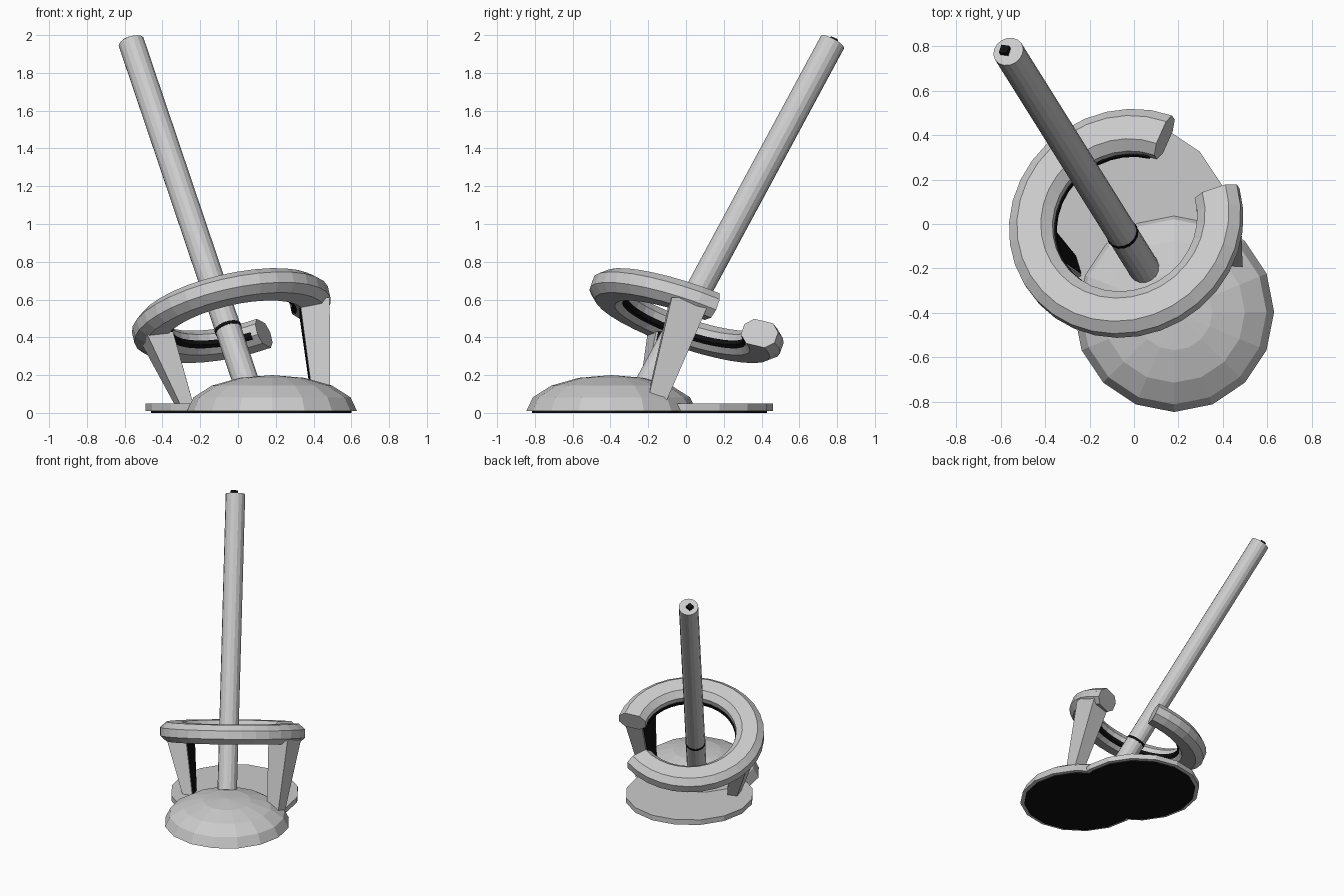
import bpy, bmesh
from math import sin, cos, pi, radians
from mathutils import Vector, Matrix

if "Cube" in bpy.data.objects:
    bpy.data.objects.remove(bpy.data.objects["Cube"])

black = bpy.data.materials.new("black_trim")
black.diffuse_color = (0.005, 0.005, 0.005, 1)
black.use_nodes = True
black.node_tree.nodes["Principled BSDF"].inputs["Base Color"].default_value = black.diffuse_color


def finish(name, bm, mat=None):
    bmesh.ops.recalc_face_normals(bm, faces=bm.faces)
    me = bpy.data.meshes.new(name)
    bm.to_mesh(me)
    bm.free()
    ob = bpy.data.objects.new(name, me)
    bpy.context.collection.objects.link(ob)
    if mat:
        me.materials.append(mat)
    return ob


def loft(name, loops, mat=None):
    """Skin a list of equal-length point loops and cap both ends."""
    bm = bmesh.new()
    rows = [[bm.verts.new(p) for p in loop] for loop in loops]
    n = len(rows[0])
    for a, b in zip(rows, rows[1:]):
        for i in range(n):
            bm.faces.new((a[i], a[(i + 1) % n], b[(i + 1) % n], b[i]))
    bm.faces.new(rows[0])
    bm.faces.new(rows[-1])
    return finish(name, bm, mat)


def rod(name, a, b, r, sides=16, mat=None):
    a, b = Vector(a), Vector(b)
    q = (b - a).to_track_quat('Z', 'Y')
    circle = [q @ Vector((r * cos(2 * pi * i / sides), r * sin(2 * pi * i / sides), 0))
              for i in range(sides)]
    return loft(name, [[c + p for p in circle] for c in (a, b)], mat)


# Base: domed foot and flat foot, each on a thin black pad
DOME, DISC = (0.18, -0.395), (-0.03, 0.0)
rings = []
for k in range(5):
    t = radians(22.5 * k)
    r = max(0.45 * cos(t), 0.002)
    rings.append([(DOME[0] + r * cos(pi * i / 8), DOME[1] + r * sin(pi * i / 8),
                   0.01 + 0.19 * sin(t)) for i in range(16)])
loft("domed_foot", rings)
rod("flat_foot", (*DISC, 0.01), (*DISC, 0.05), 0.46)
rod("dome_pad", (*DOME, 0), (*DOME, 0.01), 0.42, mat=black)
rod("flat_pad", (*DISC, 0), (*DISC, 0.01), 0.43, mat=black)

# Leaning pole with a dark band and end stud
low, high = Vector((0.03, -0.175, 0.2)), Vector((-0.565, 0.775, 1.962))
axis = (high - low).normalized()
rod("pole", low - axis * 0.06, high, 0.07)
mid = low + axis * 0.29
rod("pole_band", mid - axis * 0.009, mid + axis * 0.009, 0.073, mat=black)
tip = high + Vector((-0.015, 0.005, 0.005))
rod("pole_stud", tip - axis * 0.02, tip + axis * 0.015, 0.027, 4, black)

# Tilted open ring, swept from a flattened octagon
normal = Vector((-0.23, 0.345, 1)).normalized()
ux = (Vector((1, 0, 0)) - normal * normal.x).normalized()
uy = normal.cross(ux)
centre = Vector((-0.035, 0.003, 0.515))


def sweep(name, profile, start, end, steps, mat=None):
    loops = []
    for k in range(steps + 1):
        a = radians(start + (end - start) * k / steps)
        out = ux * cos(a) + uy * sin(a)
        loops.append([centre + out * r + normal * h for r, h in profile])
    return loft(name, loops, mat)


R = 0.433
octagon = [(R + x, h) for x, h in ((0.1, -0.03), (0.1, 0.03), (0.055, 0.07), (-0.055, 0.07),
                                   (-0.1, 0.03), (-0.1, -0.03), (-0.055, -0.07), (0.055, -0.07))]
sweep("open_ring", octagon, 66, 375, 28)
strip = [(0.326, -0.032), (0.326, -0.008), (0.345, -0.008), (0.345, -0.045)]
sweep("ring_inner_strip", strip, 72, 370, 28, black)


# Tapered legs with a black inner facing
def leg(name, top, bottom, yaw, size_top, size_bottom):
    turn = Matrix.Rotation(radians(yaw), 3, 'Z')
    top, bottom = Vector(top), Vector(bottom)

    def quad(c, size, inset=0.0, front=None):
        w, d = size[0] / 2, size[1] / 2
        x0, x1 = (-w, w) if front is None else (-w - front, -w)
        return [c + turn @ Vector(p) for p in
                ((x0, -d + inset, 0), (x1, -d + inset, 0), (x1, d - inset, 0), (x0, d - inset, 0))]

    loft(name, [quad(bottom, size_bottom), quad(top, size_top)])
    loft(name + "_inner_facing", [quad(bottom, size_bottom, 0.012, 0.004),
                                  quad(top, size_top, 0.012, 0.004)], black)


leg("right_leg", (0.40, 0.025, 0.61), (0.44, -0.155, 0.065), 3, (0.16, 0.21), (0.09, 0.10))
leg("left_leg", (-0.445, -0.085, 0.43), (-0.28, -0.20, 0.03), 197, (0.15, 0.20), (0.07, 0.10))
